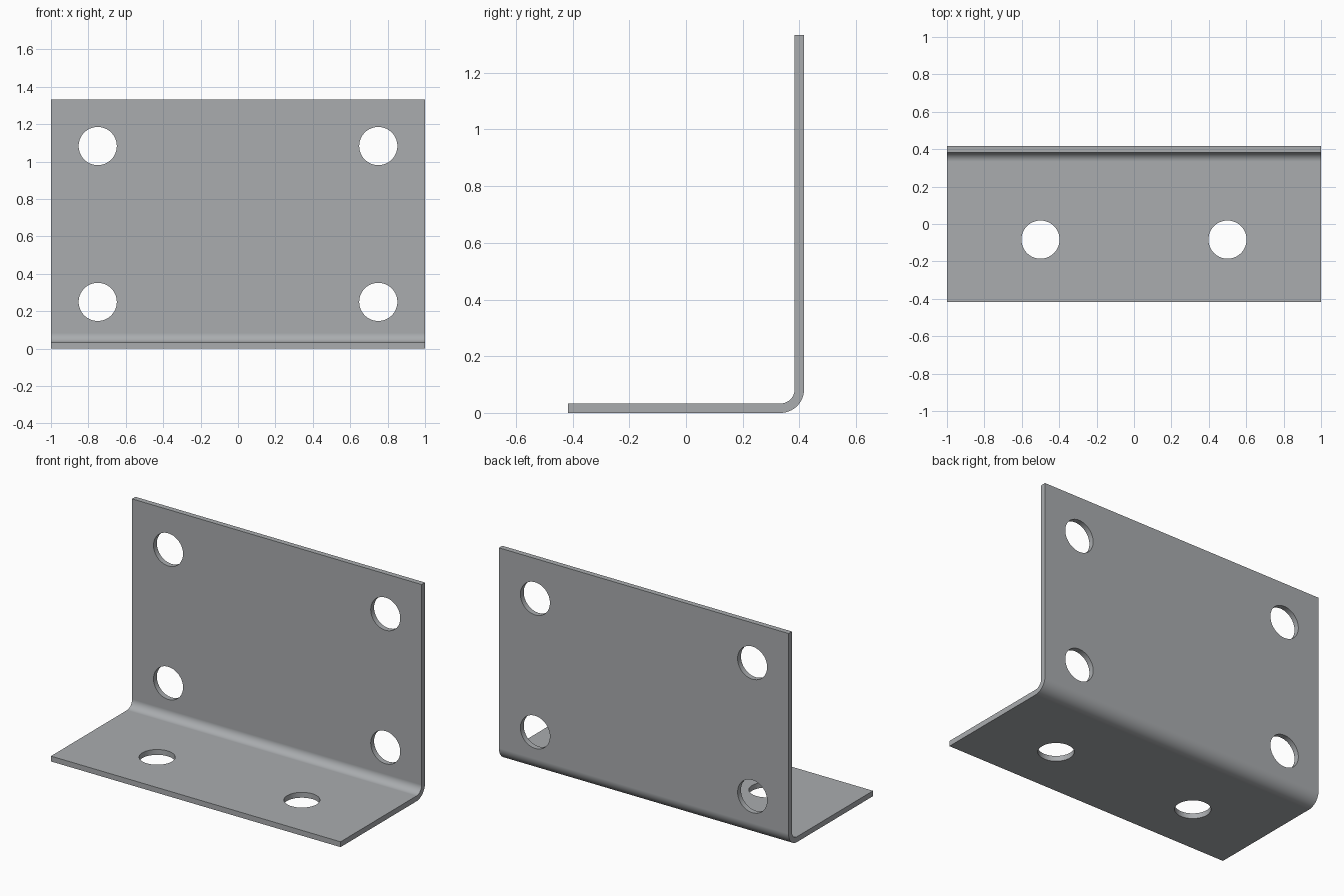
import bpy, bmesh, math

if "Cube" in bpy.data.objects:
    bpy.data.objects.remove(bpy.data.objects["Cube"])

T, R_OUT = 1 / 30, 1 / 12          # sheet thickness, outer bend radius
Y, H, HOLE_R = 5 / 12, 4 / 3, 0.102
R_IN, SEG = R_OUT - T, 20

steel = bpy.data.materials.new("steel_grey")
steel.diffuse_color = (0.40, 0.415, 0.43, 1)
steel.use_nodes = True
steel.node_tree.nodes["Principled BSDF"].inputs["Base Color"].default_value = steel.diffuse_color


def bend(radius, reverse=False):
    """Quarter arc from the base up into the upright."""
    pts = []
    for i in range(SEG + 1):
        a = -math.pi / 2 + math.pi / 2 * i / SEG
        pts.append((Y - R_OUT + radius * math.cos(a), R_OUT + radius * math.sin(a)))
    return pts[::-1] if reverse else pts


# Bent L-shaped sheet, profile extruded along x
profile = [(-Y, 0)] + bend(R_OUT) + [(Y, H), (Y - T, H)] + bend(R_IN, True) + [(-Y, T)]
bm = bmesh.new()
face = bm.faces.new([bm.verts.new((-1, y, z)) for y, z in profile])
ext = bmesh.ops.extrude_face_region(bm, geom=[face])
bmesh.ops.translate(bm, vec=(2, 0, 0),
                    verts=[g for g in ext["geom"] if isinstance(g, bmesh.types.BMVert)])
bmesh.ops.recalc_face_normals(bm, faces=bm.faces)
mesh = bpy.data.meshes.new("angle_bracket")
bm.to_mesh(mesh)
bm.free()
mesh.materials.append(steel)
bracket = bpy.data.objects.new("angle_bracket", mesh)
bpy.context.collection.objects.link(bracket)


def drill(loc, rot):
    """Cut one round hole through the sheet."""
    bpy.ops.mesh.primitive_cylinder_add(vertices=64, radius=HOLE_R, depth=0.15,
                                        location=loc, rotation=rot)
    cutter = bpy.context.object
    cutter.name = "hole_cutter"
    cutter.hide_render = True
    cutter.data.materials.append(steel)
    mod = bracket.modifiers.new("hole", "BOOLEAN")
    mod.operation, mod.solver, mod.object = "DIFFERENCE", "EXACT", cutter
    bpy.context.view_layer.objects.active = bracket
    bpy.ops.object.modifier_apply(modifier=mod.name)
    bpy.data.objects.remove(cutter)


# Bolt holes: four in the upright, two in the base
for side in (-1, 1):
    for z in (0.25, 13 / 12):
        drill((side * 0.75, Y - T / 2, z), (math.pi / 2, 0, 0))
    drill((side * 0.5, -1 / 12, T / 2), (0, 0, 0))

# Smooth bend and hole walls, crisp sheet edges
bpy.ops.object.select_all(action="DESELECT")
bracket.select_set(True)
bpy.context.view_layer.objects.active = bracket
bpy.ops.object.shade_smooth_by_angle(angle=math.radians(30))
weighted = bracket.modifiers.new("flat_face_normals", "WEIGHTED_NORMAL")
weighted.keep_sharp = True
